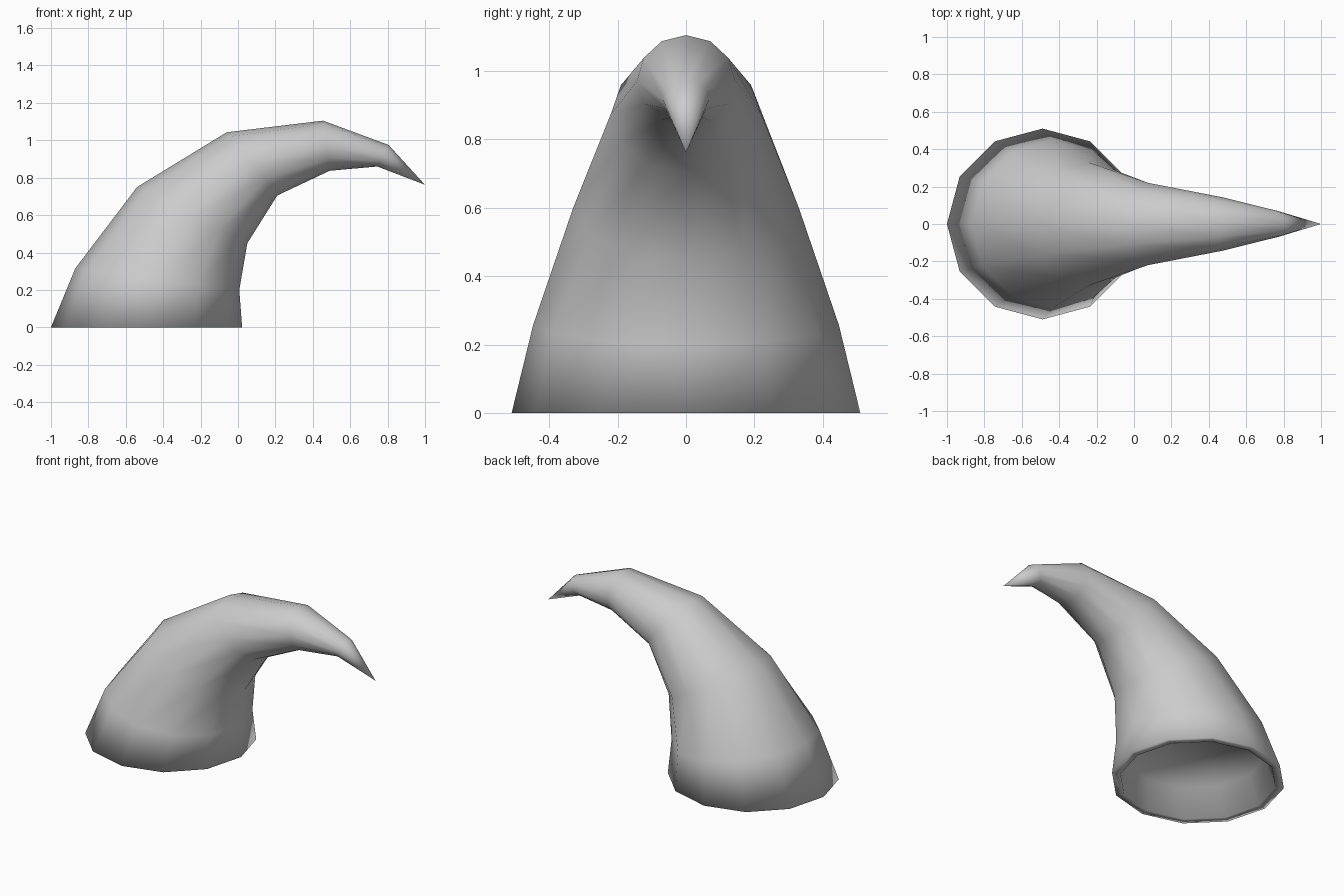
import bpy, bmesh, math
from mathutils import Vector

if "Cube" in bpy.data.objects:
    bpy.data.objects.remove(bpy.data.objects["Cube"])

SIDES = 12
# Ring stations: outer-curve x,z / inner-curve x,z / half width in y
RINGS = [
    (-1.00, 0.00, 0.022, 0.00, 0.51),
    (-0.87, 0.315, 0.007, 0.20, 0.447),
    (-0.54, 0.75, 0.05, 0.45, 0.33),
    (-0.06, 1.043, 0.21, 0.705, 0.22),
    (0.455, 1.105, 0.49, 0.837, 0.143),
    (0.805, 0.975, 0.745, 0.86, 0.068),
]
TIP = (1.0, 0, 0.762)
# Socket in the base: rim edge, then the recessed ceiling
SOCKET = [
    (-0.95, 0.00, -0.028, 0.00, 0.46),
    (-0.88, 0.18, -0.04, 0.18, 0.42),
]


def ring(bm, ox, oz, ix, iz, w):
    """Elliptical loop spanning the outer and inner curve points."""
    outer, inner = Vector((ox, 0, oz)), Vector((ix, 0, iz))
    mid, half = (outer + inner) / 2, (outer - inner) / 2
    return [bm.verts.new(mid + half * math.cos(a) + Vector((0, w * math.sin(a), 0)))
            for a in (2 * math.pi * i / SIDES for i in range(SIDES))]


# Curved horn: ceiling of socket, socket wall, rim, outer skin, tip
bm = bmesh.new()
loops = [ring(bm, *s) for s in SOCKET[::-1] + RINGS]
tip = bm.verts.new(TIP)
bm.faces.new(loops[0])
for i in range(SIDES):
    j = (i + 1) % SIDES
    for a, b in zip(loops, loops[1:]):
        bm.faces.new((a[j], a[i], b[i], b[j]))
    bm.faces.new((loops[-1][j], loops[-1][i], tip))
bmesh.ops.recalc_face_normals(bm, faces=bm.faces)
for f in bm.faces:
    f.smooth = True

mesh = bpy.data.meshes.new("horn")
bm.to_mesh(mesh)
bm.free()
horn = bpy.data.objects.new("horn", mesh)
bpy.context.collection.objects.link(horn)
